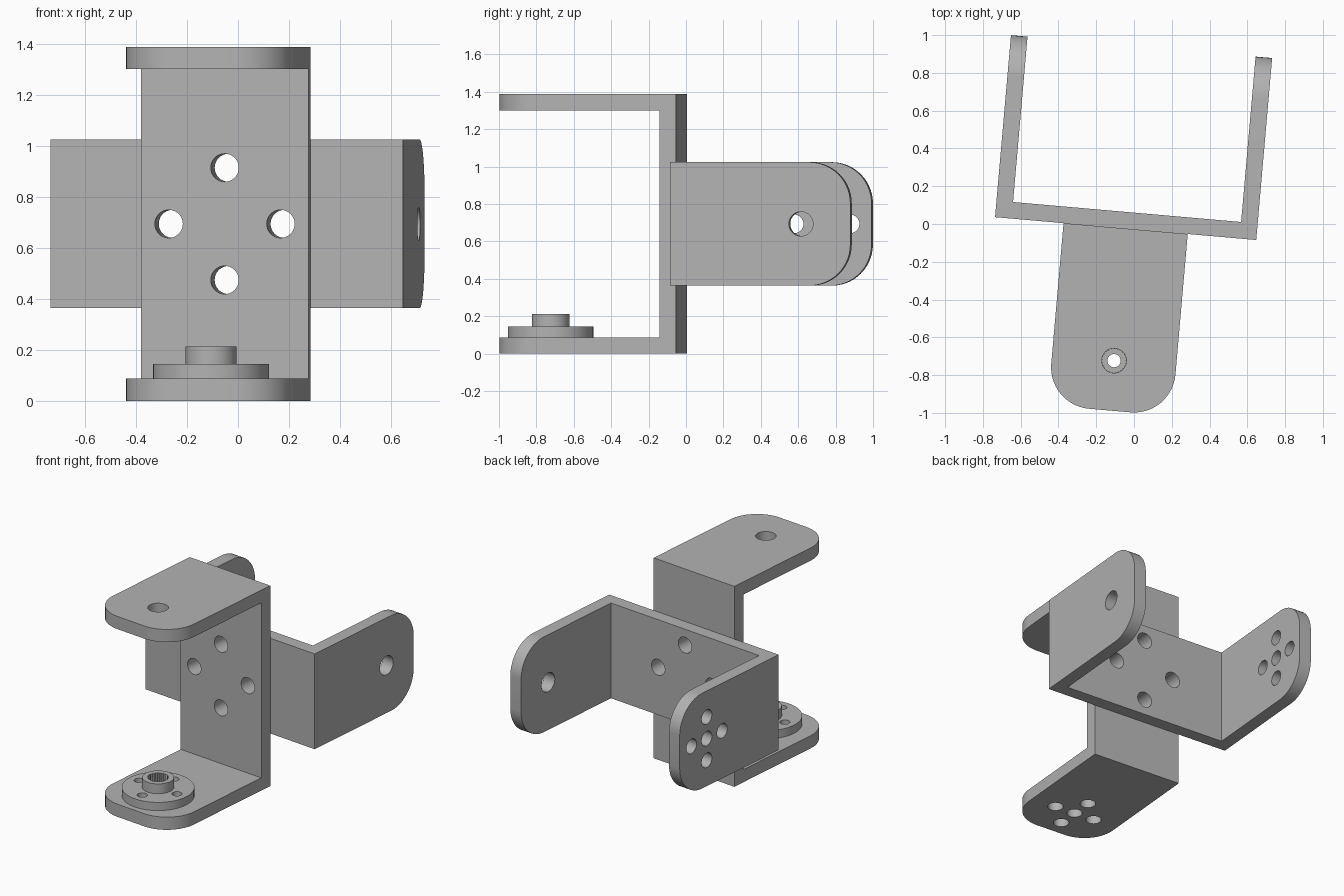
import bpy, bmesh, math
from mathutils import Matrix, Vector

cube = bpy.data.objects.get("Cube")
if cube:
    bpy.data.objects.remove(cube, do_unlink=True)

grey = bpy.data.materials.new("grey metal")
grey.use_nodes = True
GREY = (0.45, 0.45, 0.45, 1)
grey.diffuse_color = GREY
grey.node_tree.nodes["Principled BSDF"].inputs["Base Color"].default_value = GREY

HALF, DEPTH, THICK, WIDTH = 0.694, 0.967, 0.088, 0.66
ROUND = 0.22              # corner radius of the arm ends
PIVOT = DEPTH - 0.265     # distance from web to the arm pivot
HORN_OFFSET = 0.15        # spacing of the horn screw holes
CROSS = [(1, 0), (-1, 0), (0, 1), (0, -1)]
TURN = Matrix.Rotation(math.radians(-5), 4, "Z")


def make_object(name, bm):
    bmesh.ops.recalc_face_normals(bm, faces=bm.faces)
    mesh = bpy.data.meshes.new(name)
    bm.to_mesh(mesh)
    bm.free()
    mesh.materials.append(grey)
    ob = bpy.data.objects.new(name, mesh)
    bpy.context.collection.objects.link(ob)
    return ob


def activate(ob):
    bpy.ops.object.select_all(action="DESELECT")
    ob.select_set(True)
    bpy.context.view_layer.objects.active = ob


def drill(ob, holes):
    """Cut holes given as (centre, axis, radius, length)."""
    bm = bmesh.new()
    for centre, axis, radius, length in holes:
        rot = Vector(axis).to_track_quat("Z", "Y").to_matrix().to_4x4()
        bmesh.ops.create_cone(bm, cap_ends=True, segments=40, radius1=radius, radius2=radius,
                              depth=length, matrix=Matrix.Translation(centre) @ rot)
    cutter = make_object("drill_cutter", bm)
    cutter.hide_render = True
    mod = ob.modifiers.new("holes", "BOOLEAN")
    mod.operation = "DIFFERENCE"
    mod.solver = "EXACT"
    mod.object = cutter
    activate(ob)
    bpy.ops.object.modifier_apply(modifier=mod.name)
    bpy.data.objects.remove(cutter, do_unlink=True)


def smooth(ob):
    activate(ob)
    bpy.ops.object.shade_smooth_by_angle(angle=math.radians(25))


def make_bracket(name, matrix):
    # U-shaped profile, extruded across the width
    h, t = HALF, THICK
    profile = [(-h, 0), (h, 0), (h, DEPTH), (h - t, DEPTH),
               (h - t, t), (t - h, t), (t - h, DEPTH), (-h, DEPTH)]
    bm = bmesh.new()
    face = bm.faces.new([bm.verts.new((x, y, -WIDTH / 2)) for x, y in profile])
    ext = bmesh.ops.extrude_face_region(bm, geom=[face])
    bmesh.ops.translate(bm, vec=(0, 0, WIDTH),
                        verts=[g for g in ext["geom"] if isinstance(g, bmesh.types.BMVert)])
    # rounded arm ends
    tips = [e for e in bm.edges
            if all(v.co.y > DEPTH - 0.001 for v in e.verts)
            and abs(e.verts[0].co.z - e.verts[1].co.z) < 0.001]
    bmesh.ops.bevel(bm, geom=tips, offset=ROUND, segments=14, profile=0.5, affect="EDGES")
    ob = make_object(name, bm)
    # web holes, plain pivot hole, horn hole pattern
    arm = h - t / 2
    holes = [((0.22 * a, t / 2, 0.22 * b), (0, 1, 0), 0.055, 0.3) for a, b in CROSS]
    holes.append(((arm, PIVOT, 0), (1, 0, 0), 0.065, 0.3))
    holes += [((-arm, PIVOT + HORN_OFFSET * a, HORN_OFFSET * b), (1, 0, 0), 0.05, 0.3)
              for a, b in CROSS + [(0, 0)]]
    drill(ob, holes)
    ob.data.transform(matrix)
    smooth(ob)
    return ob


# Two brackets bolted back to back, a quarter turn apart
contact = TURN @ Matrix.Translation((-0.042, -0.028, HALF))
quarter = Matrix(((0, 0, 1, 0), (0, -1, 0, 0), (1, 0, 0, 0), (0, 0, 0, 1)))
make_bracket("rear_bracket", contact)
make_bracket("front_bracket", contact @ quarter)

# Servo horn: turned disc and hub with a toothed bore
BORE, SEGMENTS = 0.068, 50
outline = [(0.035, 0.088), (0.228, 0.088), (0.228, 0.145), (0.1, 0.145),
           (0.1, 0.213), (BORE, 0.213), (BORE, 0.12), (0.035, 0.12)]
bm = bmesh.new()
rings = []
for i in range(SEGMENTS):
    angle = math.tau * i / SEGMENTS
    ring = []
    for r, z in outline:
        if r == BORE and i % 2:
            r -= 0.007
        ring.append(bm.verts.new((r * math.cos(angle), r * math.sin(angle), z)))
    rings.append(ring)
for i in range(SEGMENTS):
    a, b = rings[i], rings[(i + 1) % SEGMENTS]
    for j in range(len(outline)):
        k = (j + 1) % len(outline)
        bm.faces.new((a[j], b[j], b[k], a[k]))
horn = make_object("servo_horn", bm)
drill(horn, [((0.155 * a, 0.155 * b, 0.12), (0, 0, 1), 0.032, 0.2) for a, b in CROSS])
horn.data.transform(TURN @ Matrix.Translation((-0.042, -0.028 - PIVOT, 0)))
smooth(horn)
